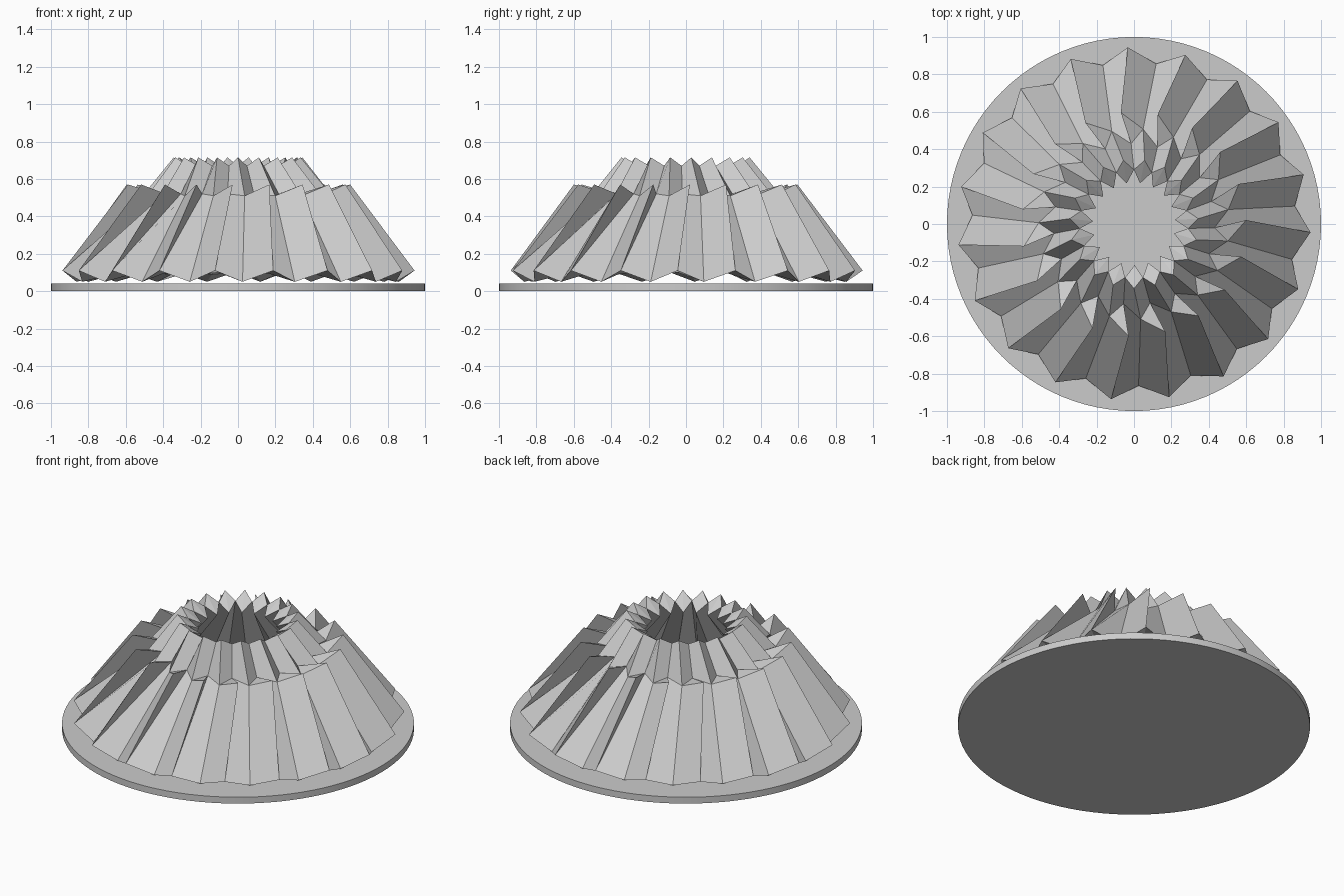
import bpy
import bmesh
import math

TEETH = 19
STEP = math.tau / TEETH

cube = bpy.data.objects.get("Cube")
if cube:
    bpy.data.objects.remove(cube, do_unlink=True)


def point(radius, degrees, z, tooth):
    a = math.radians(degrees) + tooth * STEP
    return (radius * math.cos(a), radius * math.sin(a), z)


# Thin round base plate
bpy.ops.mesh.primitive_cylinder_add(vertices=96, radius=1, depth=0.04,
                                    location=(0, 0, 0.02))
base = bpy.context.object
base.name = "base_plate"
bpy.ops.object.shade_smooth_by_angle()

# Corners of one tooth: radius, angle, height
corners = {
    "edge_heel": (0.865, -88.4, 0.05),
    "tip_heel": (0.945, -78.5, 0.11),
    "edge_toe": (0.51, -86.0, 0.51),
    "tip_toe": (0.60, -73.8, 0.57),
    "notch_toe": (0.43, -78.5, 0.52),
    "notch_top": (0.29, -80.5, 0.67),
    "peak": (0.345, -90.0, 0.715),
    "spike": (0.22, -89.0, 0.63),
    "spike_foot": (0.70, -88.0, 0.09),
    "notch_foot": (0.76, -79.0, 0.10),
}

# Faces of one tooth; "+" marks a corner of the next tooth round
faces = [
    "edge_heel tip_heel tip_toe edge_toe",           # broad outer flank
    "tip_heel notch_toe tip_toe",                    # steep undercut side
    "tip_heel +edge_heel +edge_toe notch_toe",       # lower flank of next fin
    "edge_toe tip_toe notch_toe",                    # toe
    "edge_toe notch_toe notch_top peak",             # fin side
    "notch_toe +edge_toe +peak notch_top",           # other fin side
    "peak notch_top spike",                          # fin end
    "notch_top +peak +spike",
    "spike notch_top notch_foot spike_foot",         # inner wall
    "notch_top +spike +spike_foot notch_foot",
    "spike_foot notch_foot tip_heel edge_heel",      # heel underside
    "notch_foot +spike_foot +edge_heel tip_heel",
]

# Ring of skewed teeth
bm = bmesh.new()
teeth = [{name: bm.verts.new(point(*p, i)) for name, p in corners.items()}
         for i in range(TEETH)]
for i, tooth in enumerate(teeth):
    following = teeth[(i + 1) % TEETH]
    for face in faces:
        bm.faces.new([following[n[1:]] if n[0] == "+" else tooth[n]
                      for n in face.split()])
bmesh.ops.recalc_face_normals(bm, faces=bm.faces)
mesh = bpy.data.meshes.new("toothed_cone")
bm.to_mesh(mesh)
bm.free()
cone = bpy.data.objects.new("toothed_cone", mesh)
bpy.context.collection.objects.link(cone)
